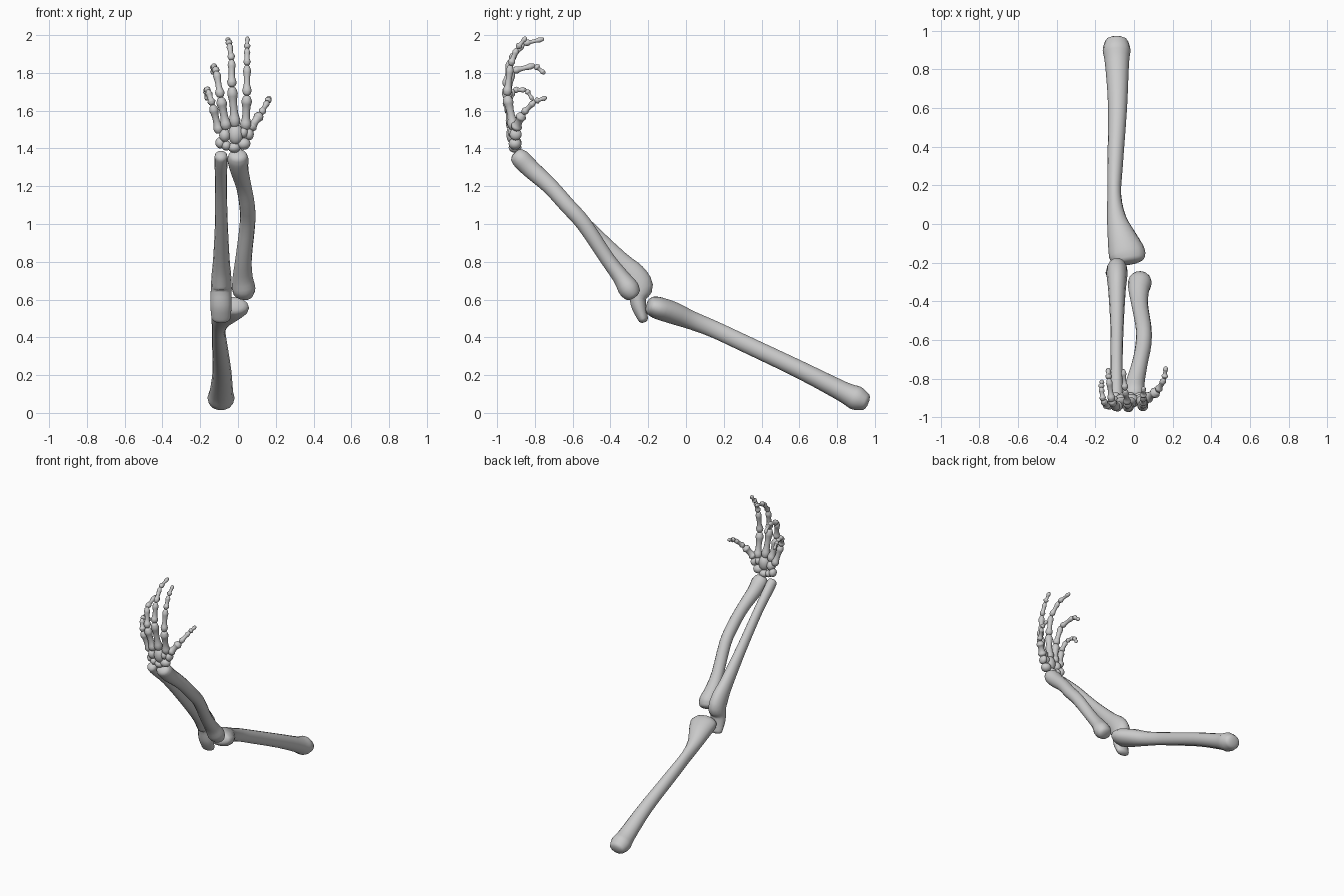
import bpy, bmesh, math
from mathutils import Vector, Matrix

SIDES = 14


def catmull(rows, steps):
    """Smoothly resample rows of (x, y, z, half_width, half_depth)."""
    out = []
    n = len(rows)
    for i in range(n - 1):
        p0, p1, p2, p3 = (rows[min(max(i + k, 0), n - 1)] for k in (-1, 0, 1, 2))
        for s in range(steps):
            t = s / steps
            out.append([0.5 * (2 * b + (c - a) * t + (2 * a - 5 * b + 4 * c - d) * t * t
                        + (3 * b - a - 3 * c + d) * t ** 3)
                        for a, b, c, d in zip(p0, p1, p2, p3)])
    out.append(list(rows[-1]))
    return out


def finish(bm, name):
    bmesh.ops.recalc_face_normals(bm, faces=bm.faces)
    me = bpy.data.meshes.new(name)
    bm.to_mesh(me)
    bm.free()
    for p in me.polygons:
        p.use_smooth = True
    ob = bpy.data.objects.new(name, me)
    bpy.context.collection.objects.link(ob)
    return ob


def bone(name, rows, cap=0.02, steps=3):
    """Loft elliptical rings along a path and round off both ends."""
    rows = catmull(rows, steps)
    pts = [Vector(r[:3]) for r in rows]
    n = len(pts)
    rings = []
    for i, r in enumerate(rows):
        t = (pts[min(i + 1, n - 1)] - pts[max(i - 1, 0)]).normalized()
        rings.append((pts[i], t, r[3], r[4]))
    dome = [(0.45, 0.9), (0.8, 0.65), (1.0, 0.3)]
    p, t, a, b = rings[0]
    start = [(p - t * cap * d, t, a * s, b * s) for d, s in reversed(dome)]
    p, t, a, b = rings[-1]
    end = [(p + t * cap * d, t, a * s, b * s) for d, s in dome]
    bm = bmesh.new()
    loops = []
    for p, t, a, b in start + rings + end:
        u = Vector((1, 0, 0))
        u = (u - t * u.dot(t)).normalized()
        v = t.cross(u)
        loops.append([bm.verts.new(p + u * a * math.cos(k * math.tau / SIDES)
                                   + v * b * math.sin(k * math.tau / SIDES))
                      for k in range(SIDES)])
    for l0, l1 in zip(loops, loops[1:]):
        for k in range(SIDES):
            j = (k + 1) % SIDES
            bm.faces.new((l0[k], l0[j], l1[j], l1[k]))
    bm.faces.new(loops[0])
    bm.faces.new(loops[-1])
    return finish(bm, name)


def small_bone(name, a, b, base, shaft, head):
    """Finger bone: wide base, thin shaft, knobbly head."""
    a, b = Vector(a), Vector(b)
    length = (b - a).length
    cap = min(0.013, length * 0.15)
    prof = [(0.0, base * .85), (0.12, base), (0.3, shaft * 1.1), (0.55, shaft),
            (0.74, shaft * 1.15), (0.88, head), (1.0, head * .8)]
    d = (b - a).normalized()
    a2, b2 = a + d * cap, b - d * cap
    bone(name, [(*a2.lerp(b2, t), r, r) for t, r in prof], cap, 2)


# Upper arm
bone("upper_arm_bone", [
    (-.09, .945, .06, .060, .050), (-.09, .90, .079, .072, .066),
    (-.088, .83, .113, .062, .055), (-.085, .60, .23, .049, .048),
    (-.098, .30, .372, .040, .046), (-.102, .15, .442, .036, .046),
    (-.09, .03, .49, .050, .050), (-.062, -.07, .53, .076, .060),
    (-.037, -.15, .556, .095, .060), (-.03, -.185, .568, .086, .050)], .022)

# Forearm pair
bone("ulna", [
    (-.09, -.228, .50, .050, .028), (-.09, -.248, .56, .056, .040),
    (-.09, -.255, .61, .056, .047), (-.088, -.247, .665, .055, .075),
    (-.088, -.285, .73, .052, .073), (-.088, -.36, .81, .044, .055),
    (-.088, -.54, 1.0, .034, .040), (-.09, -.725, 1.2, .031, .036),
    (-.09, -.855, 1.32, .034, .038), (-.09, -.895, 1.358, .034, .036)], .022)
bone("radius", [
    (.025, -.285, .632, .055, .048), (.030, -.305, .66, .062, .057),
    (.025, -.345, .72, .053, .046), (.030, -.42, .82, .043, .040),
    (.050, -.54, 1.0, .041, .042), (.048, -.63, 1.1, .041, .043),
    (.030, -.72, 1.2, .041, .044), (.006, -.82, 1.29, .049, .050),
    (.0, -.87, 1.34, .056, .052), (.0, -.892, 1.36, .050, .045)], .022)

# Wrist bones: centre and half sizes
carpals = [
    (-.012, -.915, 1.475, .040, .036, .055), (.030, -.905, 1.425, .036, .034, .032),
    (-.02, -.905, 1.405, .034, .034, .028), (-.062, -.905, 1.415, .026, .032, .027),
    (-.094, -.90, 1.43, .026, .030, .030), (-.070, -.915, 1.47, .030, .034, .036),
    (.030, -.912, 1.485, .024, .032, .030), (.060, -.902, 1.475, .024, .032, .032)]
for i, (x, y, z, a, b, c) in enumerate(carpals):
    bm = bmesh.new()
    bmesh.ops.create_icosphere(bm, subdivisions=3, radius=1,
                               matrix=Matrix.Translation((x, y, z)) @ Matrix.Diagonal((a, b, c, 1)))
    finish(bm, f"wrist_bone_{i + 1}")

# Digits: joint positions from wrist to tip
digits = {
    "index": [(.040, -.91, 1.50), (.047, -.948, 1.68), (.048, -.93, 1.84),
              (.048, -.895, 1.93), (.050, -.845, 1.99)],
    "middle": [(-.015, -.92, 1.515), (-.032, -.952, 1.725), (-.034, -.93, 1.87),
               (-.046, -.86, 1.955), (-.055, -.752, 1.98)],
    "ring": [(-.060, -.92, 1.50), (-.092, -.948, 1.67), (-.115, -.92, 1.81),
             (-.130, -.80, 1.84), (-.134, -.747, 1.795)],
    "little": [(-.098, -.91, 1.48), (-.135, -.943, 1.63), (-.160, -.915, 1.71),
               (-.170, -.845, 1.71), (-.165, -.81, 1.655)],
    "thumb": [(.060, -.905, 1.50), (.122, -.865, 1.585),
              (.158, -.80, 1.65), (.165, -.737, 1.67)],
}
sizes = [(.030, .020, .028), (.025, .016, .021), (.020, .013, .017), (.018, .010, .014)]
for name, joints in digits.items():
    scale = 0.88 if name == "little" else 1.0
    for i, (a, b) in enumerate(zip(joints, joints[1:])):
        kind = "hand_bone" if i == 0 else f"finger_bone_{i}"
        k = i + 1 if name == "thumb" and i else i
        small_bone(f"{name}_{kind}", a, b, *(s * scale for s in sizes[k]))
